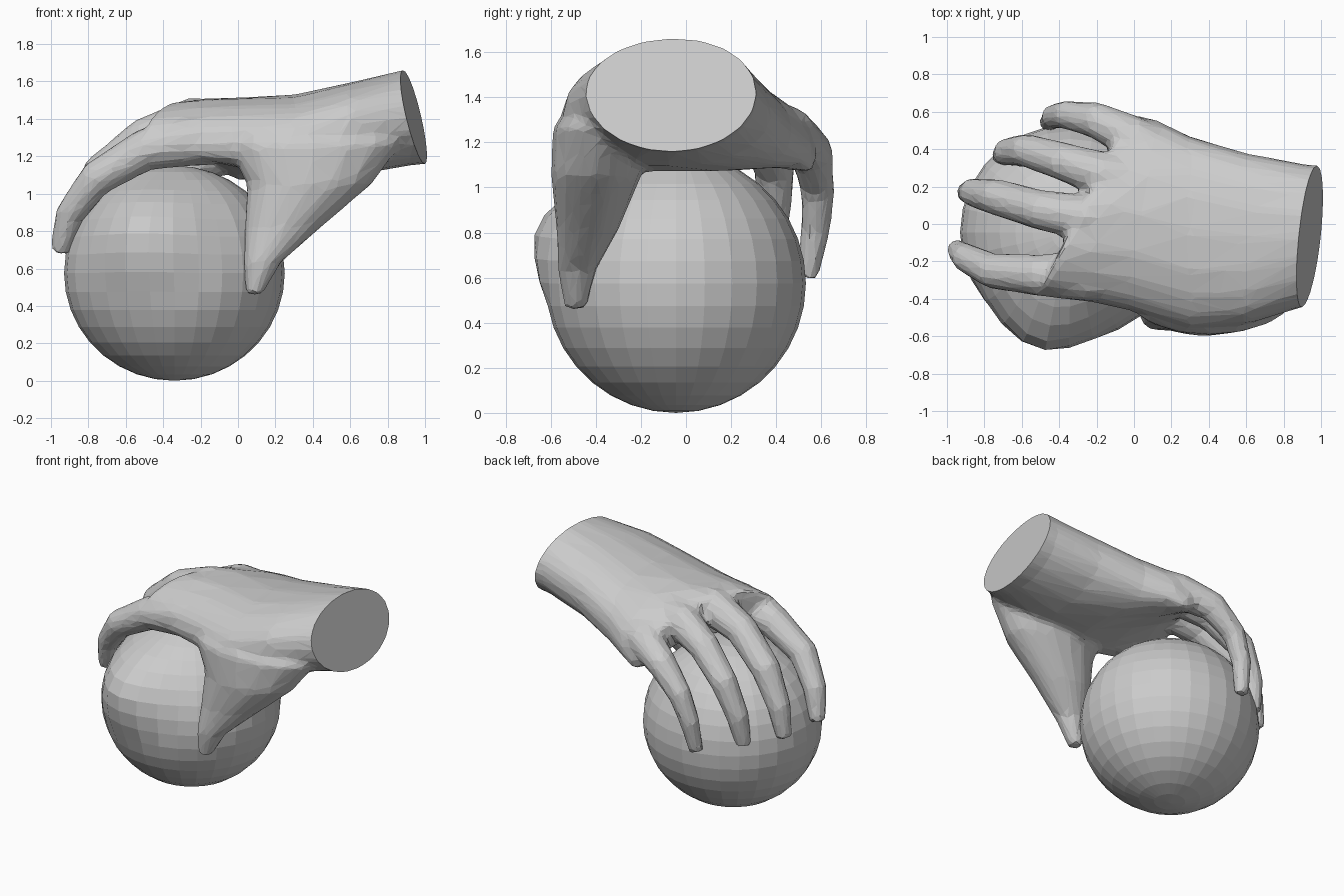
import bpy, bmesh
from math import sin, cos, pi, copysign
from mathutils import Vector

if "Cube" in bpy.data.objects:
    bpy.data.objects.remove(bpy.data.objects["Cube"])


def loft(bm, rings):
    """Skin a list of point rings and cap both ends."""
    vs = [[bm.verts.new(p) for p in ring] for ring in rings]
    n = len(vs[0])
    for a, b in zip(vs, vs[1:]):
        for i in range(n):
            j = (i + 1) % n
            bm.faces.new((a[i], a[j], b[j], b[i]))
    bm.faces.new(vs[0][::-1])
    bm.faces.new(vs[-1])


def tube(bm, path, sides=10):
    """Round tapered finger along (x, y, z, radius) points."""
    pts = [Vector(p[:3]) for p in path]
    rings = []
    for i, p in enumerate(pts):
        t = (pts[min(i + 1, len(pts) - 1)] - pts[max(i - 1, 0)]).normalized()
        u = t.cross(Vector((0.3, 1, 0))).normalized()
        v = t.cross(u)
        r = path[i][3]
        rings.append([p + r * (u * cos(a) + v * sin(a)) for a in angles(sides)])
    loft(bm, rings)


def angles(n):
    return [2 * pi * k / n for k in range(n)]


def power(v, e):
    return copysign(abs(v) ** e, v)


# Ball with a raised pinch on its front
bm = bmesh.new()
bmesh.ops.create_uvsphere(bm, u_segments=28, v_segments=18, radius=1)
pinch = Vector((-0.51, -0.55, 0.81))
for v in bm.verts:
    v.co = Vector((-0.34 + 0.59 * v.co.x, -0.045 + 0.577 * v.co.y, 0.575 + 0.575 * v.co.z))
    d = (v.co - pinch).length
    if d < 0.38:
        v.co += Vector((-0.015, -0.12, 0.02)) * (1 - d / 0.38)
me = bpy.data.meshes.new("ball")
bm.to_mesh(me)
bm.free()
bpy.context.collection.objects.link(bpy.data.objects.new("ball", me))

# Forearm and palm: x, y centre, half width, z centre, half height, tilt, arch, shear, squareness
palm = [(1.12, -0.06, 0.36, 1.43, 0.26, 0, 0, 0, 1),
        (0.92, -0.06, 0.38, 1.41, 0.26, 0, 0, 0, 1),
        (0.60, -0.08, 0.46, 1.345, 0.25, 0, 0, 0, 0.9),
        (0.30, -0.05, 0.52, 1.30, 0.23, 0, 0.2, 0, 0.8),
        (0.04, 0.05, 0.51, 1.325, 0.19, -0.08, 0.4, 0.15, 0.75),
        (-0.14, 0.09, 0.49, 1.36, 0.15, -0.14, 0.7, 0.35, 0.65),
        (-0.27, 0.11, 0.46, 1.38, 0.105, -0.17, 0.75, 0.5, 0.6)]
bm = bmesh.new()
rings = []
for x, yc, hw, zc, hh, tilt, arch, shear, sq in palm:
    ring = []
    for a in angles(20):
        dy = hw * power(cos(a), sq)
        ring.append((x + shear * dy, yc + dy,
                     zc + hh * power(sin(a), sq) + tilt * dy - arch * dy * dy))
    rings.append(ring)
loft(bm, rings)

# Thumb: z, x centre, y centre, half width, half depth
thumb = [(1.42, 0.42, -0.30, 0.42, 0.15), (1.27, 0.41, -0.37, 0.47, 0.22),
         (1.05, 0.38, -0.40, 0.335, 0.20), (0.82, 0.24, -0.435, 0.205, 0.14),
         (0.63, 0.13, -0.485, 0.10, 0.085), (0.46, 0.085, -0.49, 0.045, 0.05)]
loft(bm, [[(x + hx * cos(a), y + hy * sin(a), z) for a in angles(16)]
          for z, x, y, hx, hy in thumb])

# Four fingers curling over the ball
index = [(0.0, -0.26, 1.31, .15), (-0.25, -0.28, 1.285, .14), (-0.50, -0.275, 1.235, .115),
         (-0.76, -0.25, 1.08, .098), (-0.90, -0.18, 0.89, .08), (-0.955, -0.13, 0.685, .055)]
middle = [(0.0, 0.02, 1.37, .14), (-0.25, 0.03, 1.385, .13), (-0.50, 0.075, 1.30, .11),
          (-0.74, 0.145, 1.11, .10), (-0.86, 0.17, 0.88, .08), (-0.90, 0.17, 0.67, .055)]
ring_f = [(0.05, 0.20, 1.34, .14), (-0.17, 0.265, 1.34, .125), (-0.38, 0.335, 1.25, .105),
          (-0.58, 0.395, 1.07, .092), (-0.68, 0.385, 0.85, .077), (-0.71, 0.36, 0.64, .055)]
little = [(0.15, 0.36, 1.27, .13), (0.0, 0.46, 1.24, .12), (-0.20, 0.555, 1.16, .10),
          (-0.36, 0.585, 1.00, .08), (-0.43, 0.575, 0.82, .068), (-0.46, 0.54, 0.60, .05)]
for f in (index, middle, ring_f, little):
    tube(bm, f)
bmesh.ops.recalc_face_normals(bm, faces=bm.faces[:])
me = bpy.data.meshes.new("hand")
bm.to_mesh(me)
bm.free()
hand = bpy.data.objects.new("hand", me)
bpy.context.collection.objects.link(hand)

# Fuse the parts into one skin with low-poly facets
m = hand.modifiers.new("fuse", 'REMESH')
m.mode = 'VOXEL'
m.voxel_size = 0.018
m = hand.modifiers.new("soften", 'SMOOTH')
m.factor = 0.5
m.iterations = 14
m = hand.modifiers.new("facet", 'DECIMATE')
m.ratio = 0.05
dg = bpy.context.evaluated_depsgraph_get()
fused = bpy.data.meshes.new_from_object(hand.evaluated_get(dg))
hand.modifiers.clear()

# Flat slanted cut through the forearm
bm = bmesh.new()
bm.from_mesh(fused)
cut = bmesh.ops.bisect_plane(bm, geom=bm.verts[:] + bm.edges[:] + bm.faces[:],
                             plane_co=(0.94, -0.06, 1.41), plane_no=(1, -0.107, 0.235),
                             clear_outer=True)
edges = [e for e in cut["geom_cut"] if isinstance(e, bmesh.types.BMEdge)]
bmesh.ops.contextual_create(bm, geom=edges)
for f in bm.faces:
    f.smooth = False
bm.to_mesh(fused)
bm.free()
hand.data = fused
